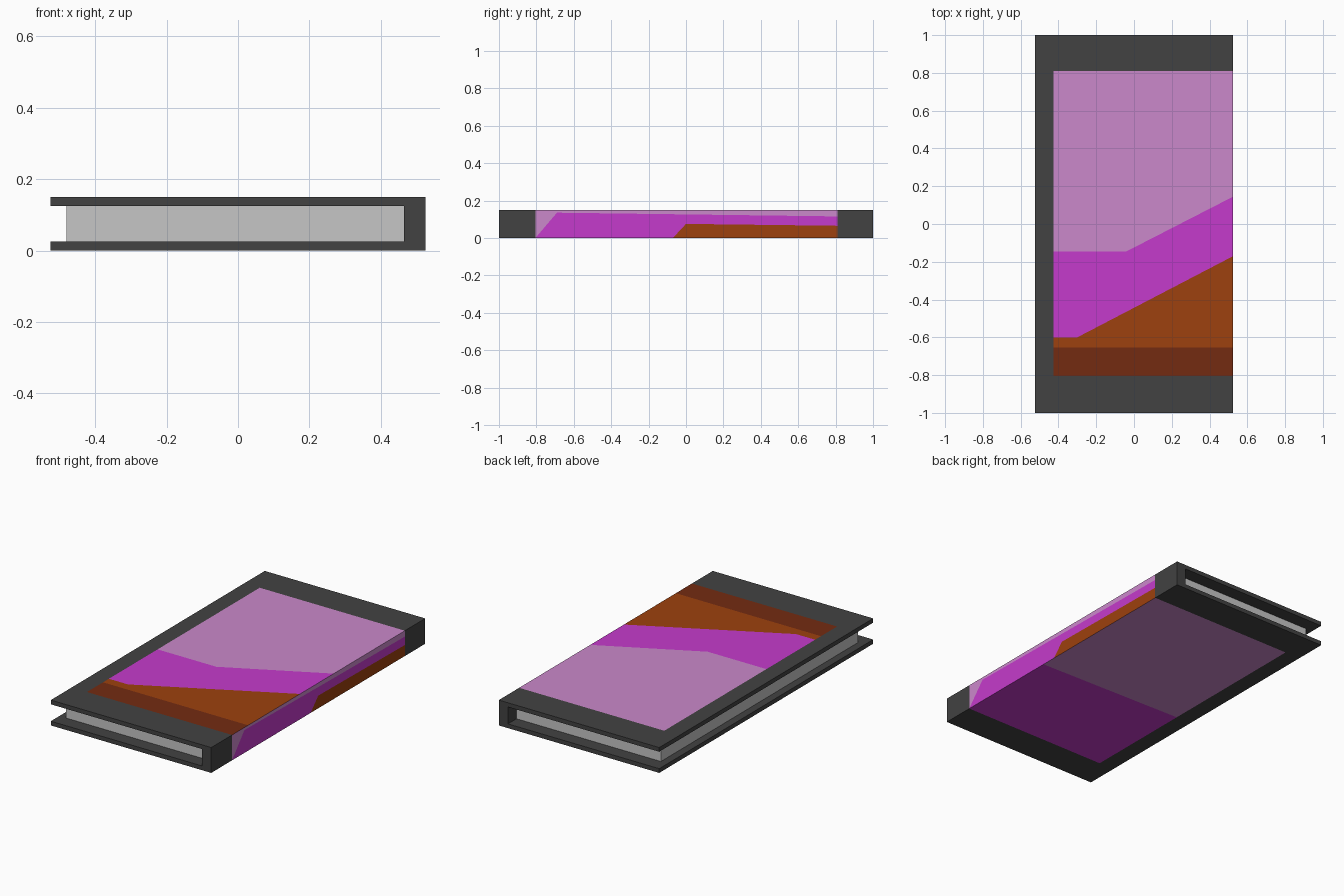
import bpy, bmesh
from mathutils import Vector

if "Cube" in bpy.data.objects:
    bpy.data.objects.remove(bpy.data.objects["Cube"])


def material(name, srgb):
    lin = [((c / 255 + 0.055) / 1.055) ** 2.4 for c in srgb]
    m = bpy.data.materials.new(name)
    m.diffuse_color = (*lin, 1)
    m.use_nodes = True
    m.node_tree.nodes["Principled BSDF"].inputs["Base Color"].default_value = m.diffuse_color
    return m


GREY, PINK, MAGENTA, ORANGE, BROWN = range(5)
cover_mats = [material("charcoal", (66, 66, 66)), material("pale pink", (203, 137, 203)),
              material("magenta", (197, 59, 204)), material("burnt orange", (157, 65, 14)),
              material("dark brown", (116, 43, 17))]
page_mat = material("page grey", (198, 198, 198))


def make_object(name, bm, mats):
    bmesh.ops.recalc_face_normals(bm, faces=bm.faces[:])
    me = bpy.data.meshes.new(name)
    bm.to_mesh(me)
    bm.free()
    for m in mats:
        me.materials.append(m)
    ob = bpy.data.objects.new(name, me)
    bpy.context.collection.objects.link(ob)


def side_faces(bm, axis, value):
    """Faces lying wholly in the plane axis = value."""
    return [f for f in bm.faces if all(abs(v.co[axis] - value) < 1e-4 for v in f.verts)]


def paint(bm, axis, value, u, v, lines, rule):
    """Cut one flat side along 2D lines, then colour the pieces by rule."""
    def point(p):
        co = Vector((0, 0, 0))
        co[axis], co[u], co[v] = value, p[0], p[1]
        return co
    normal = Vector((0, 0, 0))
    normal[axis] = 1
    for p, q in lines:
        faces = side_faces(bm, axis, value)
        geom = set(faces)
        for f in faces:
            geom.update(f.edges)
            geom.update(f.verts)
        a, b = point(p), point(q)
        bmesh.ops.bisect_plane(bm, geom=list(geom), dist=1e-5, plane_co=a,
                               plane_no=(b - a).cross(normal).normalized())
    for f in side_faces(bm, axis, value):
        c = f.calc_center_median()
        f.material_index = rule(c[u], c[v])


def at(line, s):
    """Height of a 2D line at position s."""
    (a, b), (c, d) = line
    return b + (d - b) * (s - a) / (c - a)


# Wrap-around cover: C-shaped profile swept along y
W, H, L, T, S = 0.525, 0.15, 1.0, 0.025, 0.465
profile = [(-W, 0), (W, 0), (W, H), (-W, H), (-W, H - T), (S, H - T), (S, T), (-W, T)]
bm = bmesh.new()
cap = bm.faces.new([bm.verts.new((x, -L, z)) for x, z in profile])
ext = bmesh.ops.extrude_face_region(bm, geom=[cap], use_keep_orig=True)
bmesh.ops.translate(bm, vec=(0, 2 * L, 0),
                    verts=[g for g in ext["geom"] if isinstance(g, bmesh.types.BMVert)])

EDGE, Y0, Y1 = -0.425, -0.805, 0.81
frame = [((EDGE, -1), (EDGE, 1)), ((-1, Y0), (1, Y0)), ((-1, Y1), (1, Y1))]

# Front artwork: diagonal bands
pink_edge = [((-0.43, -0.145), (-0.04, -0.145)), ((-0.04, -0.145), (W, 0.145))]
mag_edge = [((-0.43, -0.6), (-0.3, -0.6)), ((-0.3, -0.6), (W, -0.17))]
brown_edge = ((-0.43, -0.655), (W, -0.655))


def front_rule(x, y):
    if x < EDGE or not Y0 < y < Y1:
        return GREY
    if y < -0.655:
        return BROWN
    if y < max(at(l, x) for l in mag_edge):
        return ORANGE
    return MAGENTA if y < max(at(l, x) for l in pink_edge) else PINK


paint(bm, 2, H, 0, 1, frame + pink_edge + mag_edge + [brown_edge], front_rule)

# Back artwork: two halves
back_split = ((-0.43, -0.135), (W, -0.16))


def back_rule(x, y):
    if x < EDGE or not Y0 < y < Y1:
        return GREY
    return MAGENTA if y < at(back_split, x) else PINK


paint(bm, 2, 0, 0, 1, frame + [back_split], back_rule)

# Spine artwork: stacked bands along y
upper = [((Y0, 0), (-0.69, 0.135)), ((-0.69, 0.135), (Y1, 0.115))]
lower = [((-0.07, 0), (0, 0.075)), ((0, 0.075), (Y1, 0.065))]
ends = [((Y0, 0), (Y0, H)), ((Y1, 0), (Y1, H))]


def spine_rule(y, z):
    if not Y0 < y < Y1:
        return GREY
    if z < min(at(l, y) for l in lower):
        return ORANGE
    return MAGENTA if z < min(at(l, y) for l in upper) else PINK


paint(bm, 0, W, 1, 2, ends + upper + lower, spine_rule)
make_object("book_cover", bm, cover_mats)

# Page block, recessed inside the cover
bm = bmesh.new()
bmesh.ops.create_cube(bm, size=1)
x0, x1 = -0.48, S
bmesh.ops.scale(bm, vec=(x1 - x0, 1.84, H - 2 * T), verts=bm.verts[:])
bmesh.ops.translate(bm, vec=((x0 + x1) / 2, 0, H / 2), verts=bm.verts[:])
make_object("page_block", bm, [page_mat])
